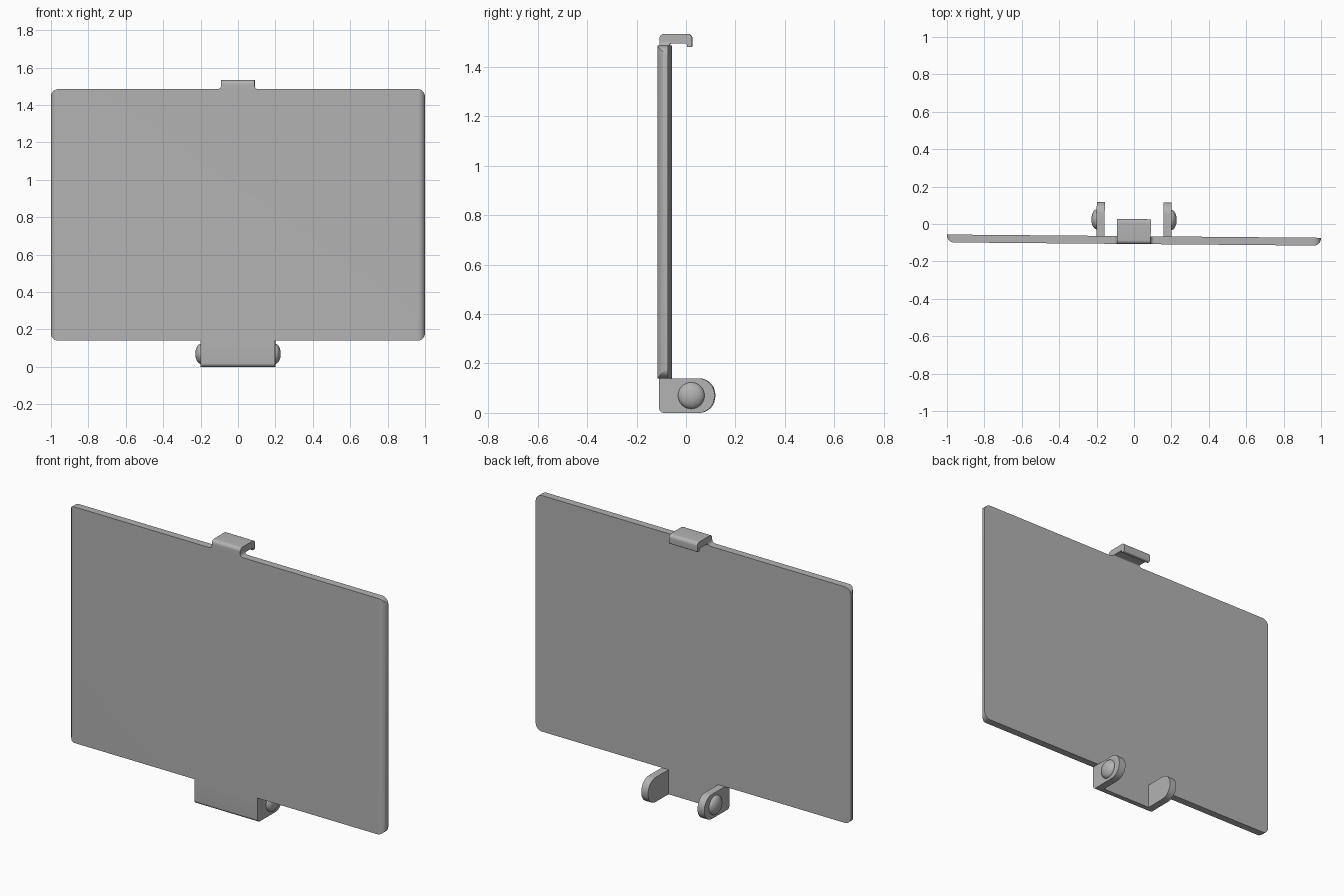
import bpy
import math
from mathutils import Matrix, Vector

if "Cube" in bpy.data.objects:
    bpy.data.objects.remove(bpy.data.objects["Cube"])

grey = bpy.data.materials.new("plain grey")
grey.use_nodes = True
GREY = (0.45, 0.45, 0.45, 1)
grey.diffuse_color = GREY
grey.node_tree.nodes["Principled BSDF"].inputs["Base Color"].default_value = GREY

FRONT, BACK = -0.107, -0.065       # faces of the plate
PANEL_LOW, PANEL_TOP = 0.14, 1.485
TILT = Matrix.Rotation(math.radians(-0.5), 4, "Z")


def rounded(corners, steps=8):
    """Outline from (u, v, radius) corners, with arcs in place of the corners."""
    out = []
    for i, (u, v, r) in enumerate(corners):
        p = Vector((u, v))
        if r == 0:
            out.append(p)
            continue
        a = (Vector(corners[i - 1][:2]) - p).normalized()
        b = (Vector(corners[(i + 1) % len(corners)][:2]) - p).normalized()
        half = a.angle(b) / 2
        centre = p + (a + b).normalized() * r / math.sin(half)
        start = p + a * r / math.tan(half) - centre
        end = p + b * r / math.tan(half) - centre
        sweep = start.angle_signed(end)
        for k in range(steps + 1):
            out.append(centre + Matrix.Rotation(-sweep * k / steps, 2) @ start)
    return out


def prism(name, outline, axis, low, high):
    """Extrude an outline along one axis."""
    place = {"X": lambda p, t: (t, p[0], p[1]),
             "Y": lambda p, t: (p[0], t, p[1]),
             "Z": lambda p, t: (p[0], p[1], t)}[axis]
    n = len(outline)
    verts = [place(p, t) for t in (low, high) for p in outline]
    faces = [list(range(n)), list(range(2 * n - 1, n - 1, -1))]
    faces += [[i, i + n, (i + 1) % n + n, (i + 1) % n] for i in range(n)]
    mesh = bpy.data.meshes.new(name)
    mesh.from_pydata(verts, [], faces)
    obj = bpy.data.objects.new(name, mesh)
    bpy.context.collection.objects.link(obj)
    mesh.materials.append(grey)
    # outward normals
    bpy.context.view_layer.objects.active = obj
    bpy.ops.object.select_all(action="DESELECT")
    obj.select_set(True)
    bpy.ops.object.mode_set(mode="EDIT")
    bpy.ops.mesh.select_all(action="SELECT")
    bpy.ops.mesh.normals_make_consistent(inside=False)
    bpy.ops.object.mode_set(mode="OBJECT")
    return obj


def cut(obj, cutter, operation):
    mod = obj.modifiers.new("cut", "BOOLEAN")
    mod.object, mod.operation, mod.solver = cutter, operation, "EXACT"
    bpy.context.view_layer.objects.active = obj
    bpy.ops.object.modifier_apply(modifier=mod.name)
    bpy.data.objects.remove(cutter)


def box(x0, x1, y0, y1):
    return [(x0, y0), (x1, y0), (x1, y1), (x0, y1)]


# Plate: rounded front outline, with the front side edges rounded too
panel = prism("panel", rounded([(x, z, 0.04) for x, z in
              box(-1, 1, PANEL_LOW, PANEL_TOP)]), "Y", FRONT, BACK)
plan = rounded([(-1, FRONT, 0.038), (1, FRONT, 0.038), (1, BACK, 0), (-1, BACK, 0)])
cut(panel, prism("panel_plan", plan, "Z", 0, 2), "INTERSECT")

# Lower bracket: side profile, hollowed between the two ears
profile = rounded([(FRONT, 0, 0.02), (0.117, 0, 0.066),
                   (0.117, PANEL_LOW, 0.066), (FRONT, PANEL_LOW, 0)])
bracket = prism("bracket", profile, "X", -0.2, 0.2)
cut(bracket, prism("bracket_gap", box(-0.157, 0.157, BACK, 0.3), "Z", -0.1, 0.3),
    "DIFFERENCE")

# Top hook, bending back to a short lip
hook = prism("hook", rounded([
    (FRONT, PANEL_TOP, 0), (BACK, PANEL_TOP, 0), (BACK, 1.494, 0.006),
    (0.004, 1.494, 0.006), (0.004, 1.479, 0.004), (0.026, 1.479, 0.008),
    (0.026, 1.533, 0.02), (FRONT, 1.533, 0.02)]), "X", -0.09, 0.09)

parts = [panel, bracket, hook]
for side, s in (("left", 1), ("right", -1)):
    # Small concave fillet where the hook meets the plate
    arc = [(s * (0.108 - 0.018 * math.cos(a)), PANEL_TOP + 0.018 * (1 - math.sin(a)))
           for a in (math.pi / 2 * k / 6 for k in range(7))]
    parts.append(prism(side + "_hook_fillet", [(s * 0.09, PANEL_TOP)] + arc,
                       "Y", FRONT, BACK))
    # Domed pin head on the ear
    bpy.ops.mesh.primitive_uv_sphere_add(segments=32, ring_count=16, radius=0.054)
    pin = bpy.context.object
    pin.name = side + "_pin_head"
    pin.data.transform(Matrix.Translation((s * 0.198, 0.023, 0.07))
                       @ Matrix.Diagonal((0.56, 1, 1, 1))
                       @ Matrix.Rotation(math.pi / 2, 4, "Y"))
    pin.data.materials.append(grey)
    parts.append(pin)

# Slight turn of the whole piece, then smooth curves with sharp edges kept
for obj in parts:
    obj.data.transform(TILT)
    bpy.ops.object.select_all(action="DESELECT")
    obj.select_set(True)
    bpy.context.view_layer.objects.active = obj
    bpy.ops.object.shade_smooth_by_angle(angle=math.radians(30))
